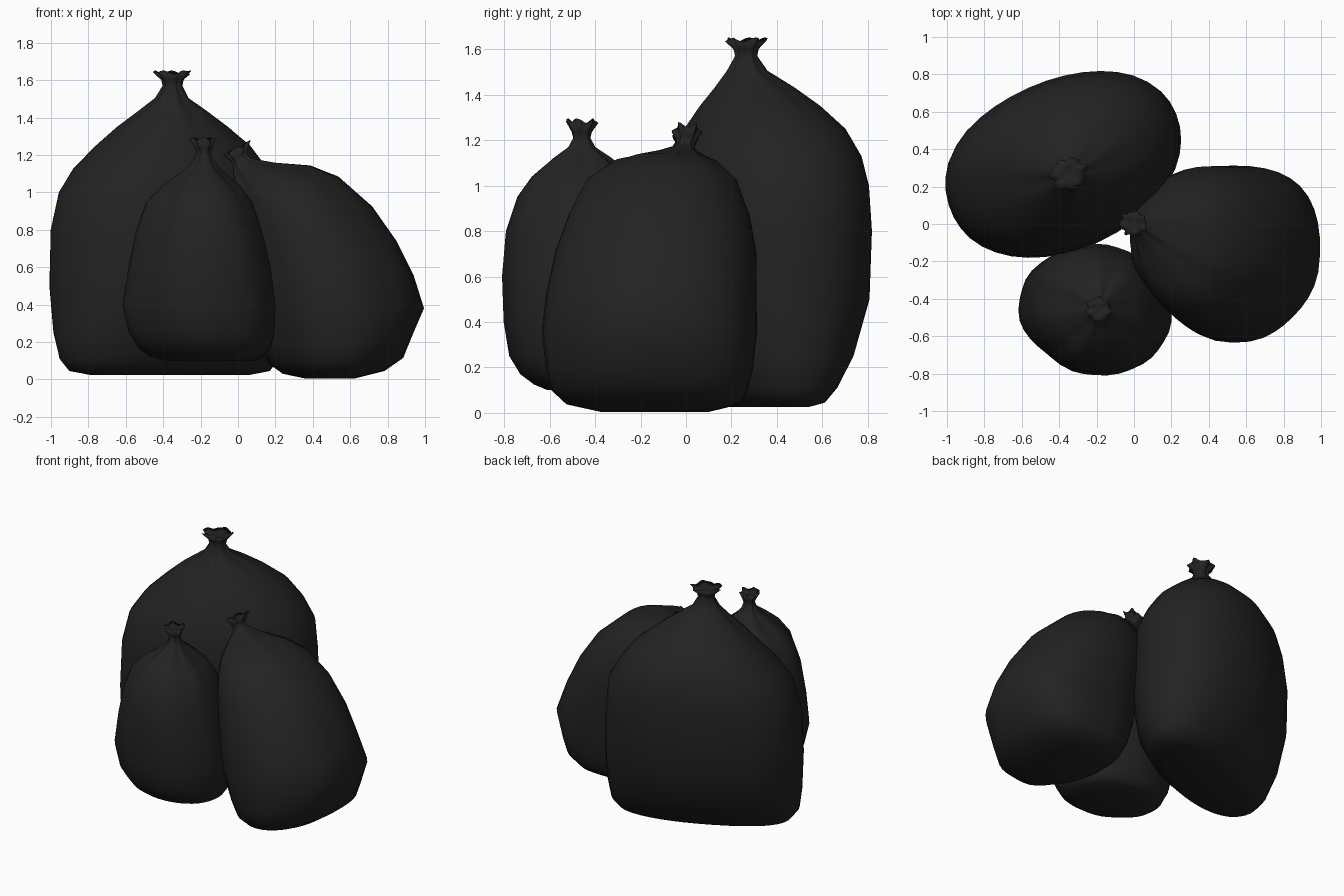
import bpy, bmesh, math
from mathutils import Matrix, Vector

black = bpy.data.materials.new("black plastic")
black.diffuse_color = (0.016, 0.016, 0.016, 1)
SEG = 40


def sgn_pow(v, p):
    return math.copysign(abs(v) ** p, v)


def bag(name, rings, loc=(0, 0), turn=0, power=2.2, phase=0.0, corners=()):
    """Loft a sack. Ring: left x, left z, right x, right z, y centre, y half width, pleat depth.
    Corners: (degrees, low amount, high amount) swells or trims one corner of the sack."""
    bm = bmesh.new()
    loops = []
    last = len(rings) - 2                      # rim of the gathered tuft
    for k, (xl, zl, xr, zr, yc, hy, pleat) in enumerate(rings):
        c = Vector(((xl + xr) / 2, yc, (zl + zr) / 2))
        u = Vector(((xr - xl) / 2, 0, (zr - zl) / 2))
        v = Vector((0, hy, 0))
        high = min(1, c.z / 0.6)
        loop = []
        for i in range(SEG):
            t = math.tau * i / SEG
            e = 2 / power
            r = 1 + pleat * (0.6 * math.cos(7 * t + phase) + 0.4 * math.cos(11 * t + 2 * phase))
            for deg, low_amt, high_amt in corners:
                amount = low_amt + (high_amt - low_amt) * high
                r += amount * max(0, math.cos(t - math.radians(deg))) ** 8
            p = c + (u * sgn_pow(math.cos(t), e) + v * sgn_pow(math.sin(t), e)) * r
            if k == last:
                p.z += 0.01 * math.cos(5 * t + phase)
            loop.append(bm.verts.new(p))
        loops.append(loop)
    for a, b in zip(loops, loops[1:]):
        for i in range(SEG):
            j = (i + 1) % SEG
            bm.faces.new((a[i], a[j], b[j], b[i]))
    # close the bottom and the inside of the tuft with fans
    for loop, flip in ((loops[0], True), (loops[-1], False)):
        mid = bm.verts.new(sum((w.co for w in loop), Vector()) / SEG)
        for i in range(SEG):
            pair = (loop[i], loop[(i + 1) % SEG])
            bm.faces.new((pair[1], pair[0], mid) if flip else (pair[0], pair[1], mid))
    bm.transform(Matrix.Translation((loc[0], loc[1], 0)) @ Matrix.Rotation(turn, 4, 'Z'))
    bmesh.ops.recalc_face_normals(bm, faces=bm.faces)
    for f in bm.faces:
        f.smooth = True
    me = bpy.data.meshes.new(name)
    bm.to_mesh(me)
    bm.free()
    me.materials.append(black)
    ob = bpy.data.objects.new(name, me)
    bpy.context.collection.objects.link(ob)
    return ob


def flat(z, a, b, yc=0, pleat=0, xc=0):
    """Level ring from half widths."""
    return (xc - a, z, xc + a, z, yc, b, pleat)


# large upright bag at the back
bag("large_back_bag", [
    flat(0.025, .46, .17, -.03), flat(0.045, .57, .235, -.03), flat(0.11, .62, .295, -.03),
    flat(0.25, .64, .38, -.02), flat(0.5, .652, .445), flat(0.8, .642, .45, .01),
    flat(1.0, .61, .435, .01, 0, .015), flat(1.13, .53, .40, .02, 0, .025),
    flat(1.25, .42, .335, .02, 0, .04), flat(1.35, .30, .255, 0, .02, .03),
    flat(1.43, .19, .17, -.02, .05, .02), flat(1.505, .085, .085, -.045, .1),
    flat(1.57, .05, .045, -.05, .12), flat(1.60, .055, .05, -.05, .15),
    flat(1.642, .095, .085, -.05, .15), flat(1.63, .045, .04, -.05, .1)],
    loc=(-.37, .31), turn=math.radians(25), power=2.03,
    corners=((135, .11, .05), (30, .02, .03)))

# small bag at the front
C = -.46
bag("small_front_bag", [
    flat(.10, .24, .2, C + .05, 0, -.15), flat(.125, .31, .25, C + .04, 0, -.17),
    flat(.17, .355, .29, C + .02, 0, -.18), flat(.25, .39, .32, C, .01, -.195),
    flat(.4, .41, .345, C, .01, -.21), flat(.6, .38, .352, C, .01, -.207),
    flat(.8, .335, .335, C, .015, -.21), flat(.95, .28, .285, C, .03, -.21),
    flat(1.04, .20, .22, C, .06, -.2), flat(1.12, .095, .125, C, .1, -.19),
    flat(1.17, .05, .055, C, .14, -.185), flat(1.21, .035, .035, C, .15, -.185),
    flat(1.235, .04, .04, C, .18, -.185), flat(1.285, .065, .065, C, .18, -.19),
    flat(1.27, .03, .03, C, .1, -.19)], power=2.1, phase=1.3,
    corners=((225, -.1, -.08), (315, .03, .03)))

# leaning bag on the right
bag("leaning_right_bag", [
    (.36, .005, .62, .005, -.14, .24, 0), (.24, .03, .78, .045, -.15, .38, 0),
    (.17, .08, .88, .115, -.165, .43, 0), (.12, .17, .92, .21, -.165, .455, 0),
    (.06, .33, .995, .38, -.165, .475, 0), (.03, .5, .94, .56, -.155, .465, 0),
    (.0, .68, .85, .74, -.135, .445, 0), (-.02, .82, .72, .925, -.12, .4, 0),
    (-.02, .94, .54, 1.085, -.11, .335, .01), (-.02, 1.03, .39, 1.145, -.095, .24, .03),
    (-.02, 1.08, .2, 1.16, -.05, .13, .07), (-.025, 1.12, .08, 1.18, -.015, .055, .1),
    (-.025, 1.15, .045, 1.2, -.005, .038, .12), (-.04, 1.17, .045, 1.22, 0, .045, .15),
    (-.075, 1.2, .065, 1.27, 0, .065, .16), (-.04, 1.2, .04, 1.24, 0, .03, .1)],
    power=2.3, phase=2.4,
    corners=((225, -.13, -.11), (45, .14, -.02), (135, .08, 0), (315, -.05, -.07)))
